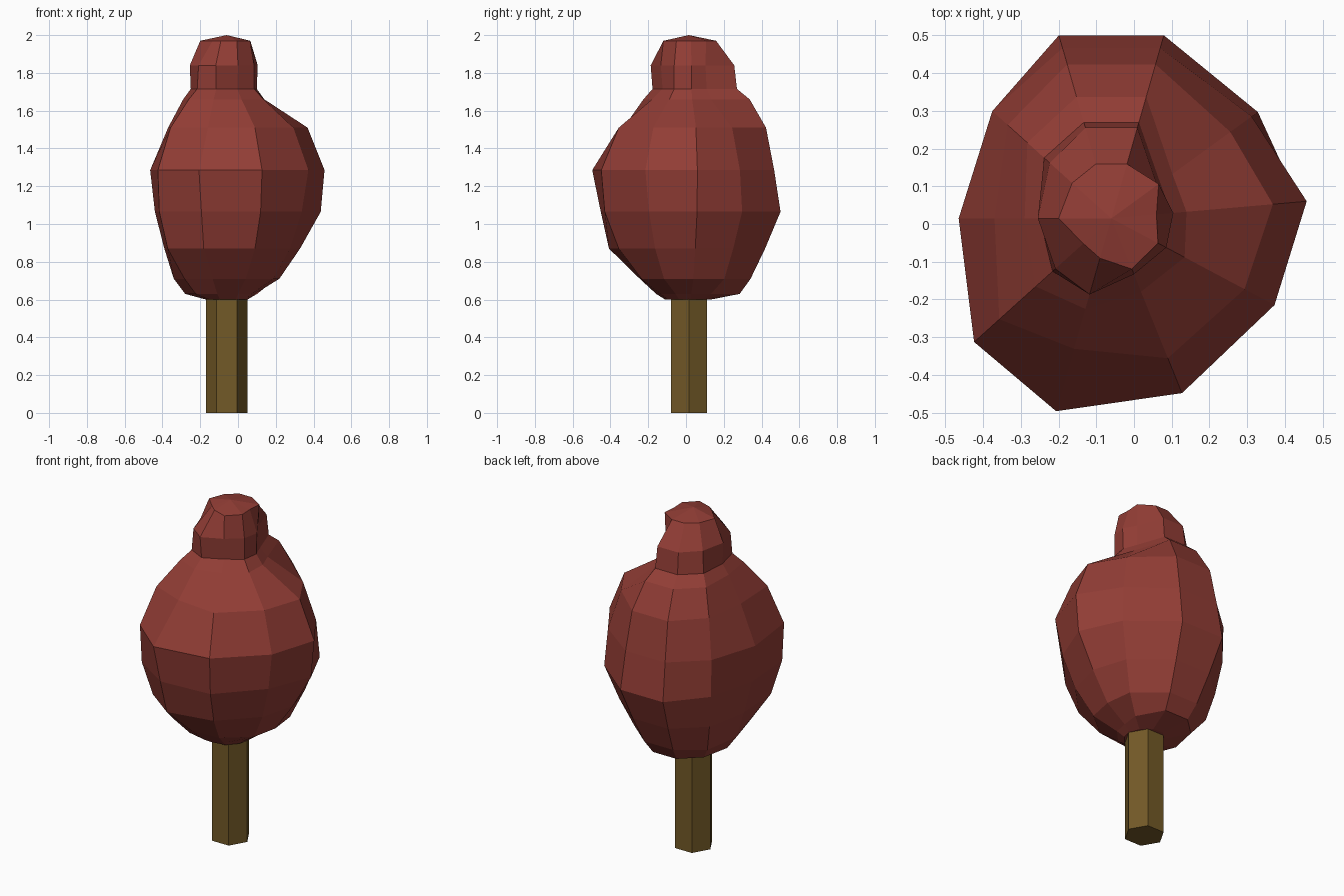
import bpy, bmesh
from math import radians, cos, sin

CX, CY = -0.06, 0.015  # trunk axis

def material(name, rgb):
    m = bpy.data.materials.new(name)
    m.diffuse_color = (*rgb, 1)
    return m

def loft(name, angles, rings, mat, apex=None):
    """Skin rings of (height, radii), one radius per angle around the trunk axis."""
    bm = bmesh.new()
    loops = [[bm.verts.new((CX + r * cos(radians(a)), CY + r * sin(radians(a)), z))
              for a, r in zip(angles, radii)] for z, radii in rings]
    n = len(angles)
    for lo, hi in zip(loops, loops[1:]):
        for i in range(n):
            j = (i + 1) % n
            bm.faces.new((lo[i], lo[j], hi[j], hi[i]))
    bm.faces.new(loops[0][::-1])
    if apex:
        tip = bm.verts.new((CX, CY, apex))
        for i in range(n):
            bm.faces.new((loops[-1][i], loops[-1][(i + 1) % n], tip))
    else:
        bm.faces.new(loops[-1])
    bmesh.ops.recalc_face_normals(bm, faces=bm.faces)
    me = bpy.data.meshes.new(name)
    bm.to_mesh(me)
    bm.free()
    me.materials.append(mat)
    ob = bpy.data.objects.new(name, me)
    bpy.context.collection.objects.link(ob)
    return ob

# Hexagonal trunk
loft("trunk", range(0, 360, 60), [(0, [0.11] * 6), (0.64, [0.11] * 6)],
     material("bark", (0.17, 0.1, 0.02)))

# Faceted crown: ten irregular meridians, bulging body and small off-round knob
angles = [5, 36, 74, 106, 138, 180, 222, 254, 292, 332]
crown = [
    (0.60, [.11, .11, .12, .12, .11, .11, .12, .13, .12, .11]),
    (0.63, [.15, .20, .28, .28, .25, .22, .22, .18, .16, .15]),
    (0.71, [.28, .32, .34, .34, .33, .28, .30, .27, .27, .28]),
    (0.87, [.39, .40, .42, .42, .38, .33, .42, .44, .40, .38]),
    (1.065, [.50, .48, .505, .505, .42, .38, .48, .485, .48, .45]),
    (1.285, [.52, .46, .47, .47, .425, .405, .49, .532, .50, .49]),
    (1.51, [.43, .39, .425, .425, .37, .31, .40, .36, .40, .40]),
    (1.66, [.20, .20, .335, .335, .30, .23, .27, .25, .21, .22]),
    (1.715, [.16, .16, .265, .265, .24, .19, .21, .20, .15, .165]),
    (1.84, [.165, .15, .25, .25, .22, .195, .20, .21, .16, .165]),
    (1.97, [.12, .155, .15, .15, .14, .14, .10, .11, .145, .14]),
]
loft("foliage", angles, crown, material("leaves", (0.29, 0.047, 0.036)), apex=2.0)
